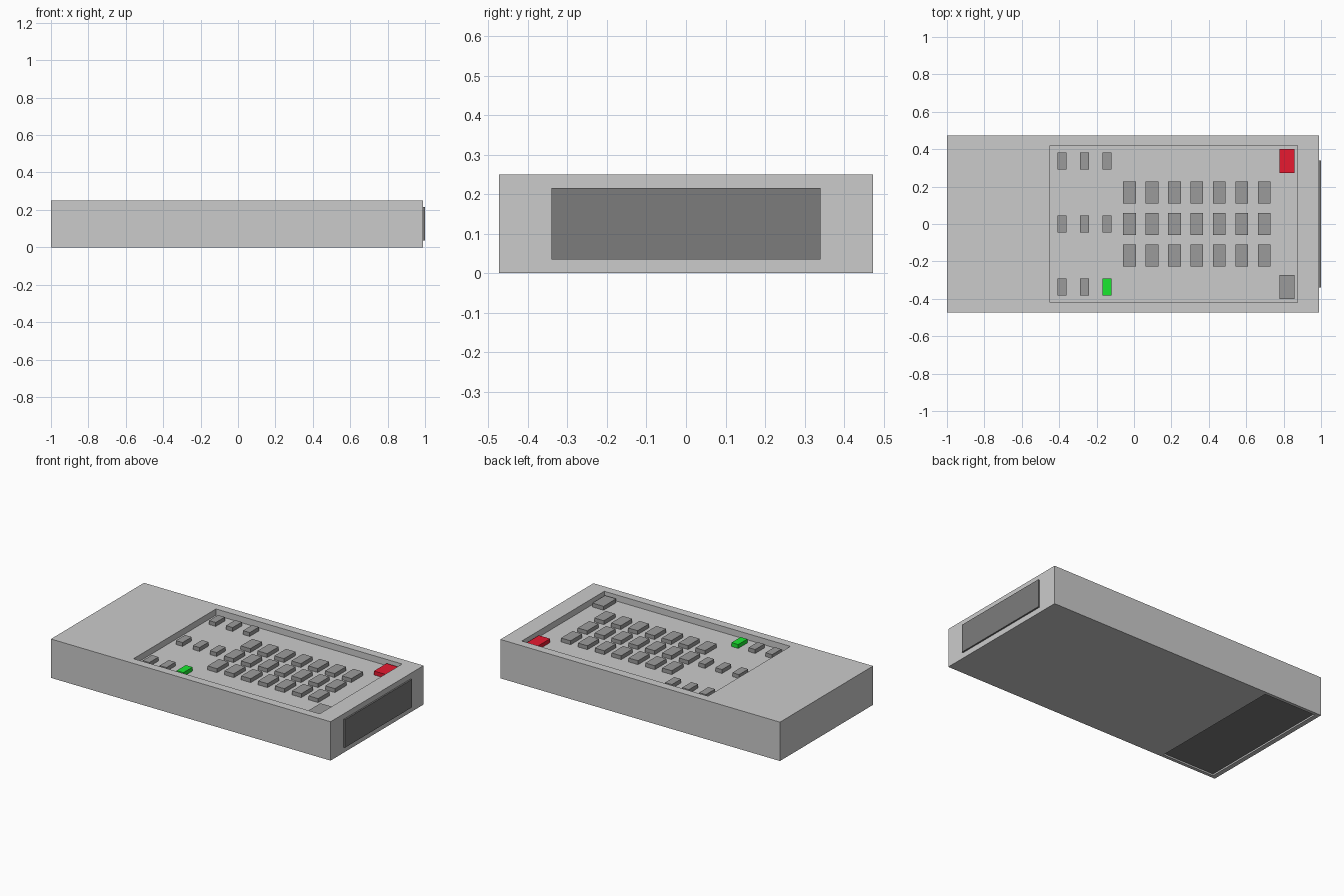
import bpy

if "Cube" in bpy.data.objects:
    bpy.data.objects.remove(bpy.data.objects["Cube"])


def material(name, rgb):
    m = bpy.data.materials.new(name)
    m.diffuse_color = (*rgb, 1)
    m.use_nodes = True
    m.node_tree.nodes["Principled BSDF"].inputs["Base Color"].default_value = m.diffuse_color
    return m


KEY = material("key_grey", (0.33, 0.33, 0.33))
DARK = material("dark_panel", (0.2, 0.2, 0.2))
RED = material("red", (0.8, 0.01, 0.03))
GREEN = material("green", (0.01, 0.8, 0.03))


def box(name, x, y, z, mat=None):
    """Box spanning the (min, max) pairs x, y, z."""
    bpy.ops.mesh.primitive_cube_add(size=1, location=[sum(r) / 2 for r in (x, y, z)])
    ob = bpy.context.object
    ob.name = name
    ob.scale = [r[1] - r[0] for r in (x, y, z)]
    bpy.ops.object.transform_apply(location=False, rotation=False, scale=True)
    if mat:
        ob.data.materials.append(mat)
    return ob


def cut(target, cutter):
    cutter.hide_render = True
    cutter.hide_set(True)
    mod = target.modifiers.new(cutter.name, 'BOOLEAN')
    mod.operation = 'DIFFERENCE'
    mod.solver = 'EXACT'
    mod.object = cutter


FLOOR = 0.21


def key(name, cx, cy, w, d, h, mat=KEY):
    box(name, (cx - w / 2, cx + w / 2), (cy - d / 2, cy + d / 2), (FLOOR - 0.002, FLOOR + h), mat)


# Case with a keypad recess on top and a battery recess underneath
case = box("case", (-1, 0.99), (-0.473, 0.473), (0, 0.25))
cut(case, box("keypad_cutter", (-0.45, 0.875), (-0.419, 0.419), (FLOOR, 0.3)))
cut(case, box("battery_cutter", (-0.97, -0.6), (-0.452, 0.452), (-0.05, 0.012)))

# Battery cover and signal window
box("battery_cover", (-0.97, -0.6), (-0.452, 0.452), (0.01, 0.014), DARK)
box("signal_window", (0.985, 1.0), (-0.34, 0.34), (0.035, 0.215), DARK)

# Main key grid
for i in range(7):
    for j in (-1, 0, 1):
        key("main_key", -0.024 + 0.12 * i, 0.169 * j, 0.068, 0.117, 0.025)

# Small keys, one of them green
for i in range(3):
    for j in (-1, 0, 1):
        green = i == 2 and j == -1
        key("green_key" if green else "small_key", -0.386 + 0.121 * i, 0.337 * j,
            0.048, 0.093, 0.025, GREEN if green else KEY)

# Corner keys
key("power_key", 0.817, 0.336, 0.08, 0.128, 0.025, RED)
key("corner_key", 0.817, -0.336, 0.08, 0.128, 0.025)
